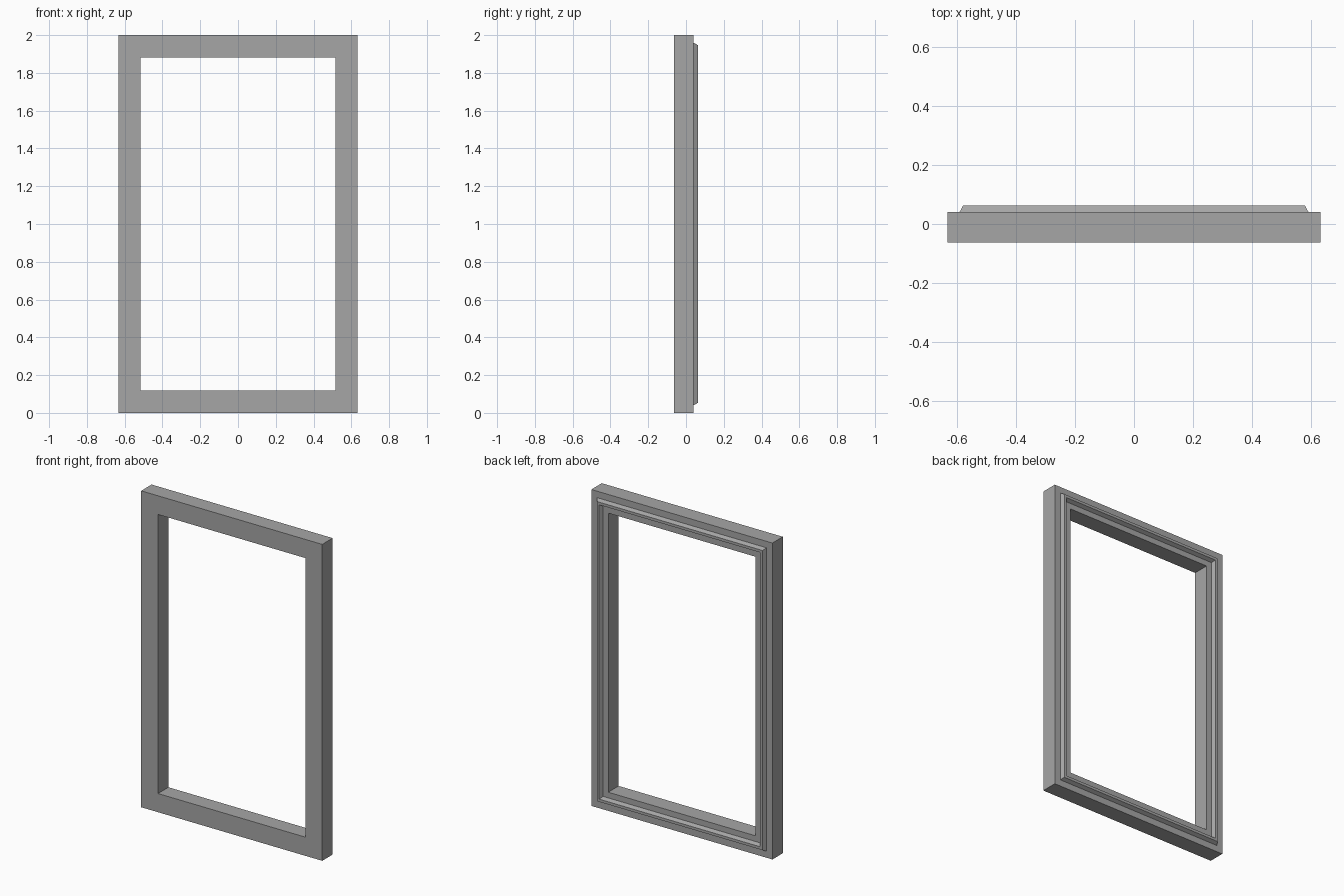
import bpy
import bmesh

if "Cube" in bpy.data.objects:
    bpy.data.objects.remove(bpy.data.objects["Cube"])

HALF_W, HEIGHT = 0.633, 2.0


def mitred_frame(name, profile):
    """Sweep a closed (inset, y) profile around the rectangle with mitred corners."""
    bm = bmesh.new()
    rings = []
    for sx, sz in ((-1, -1), (1, -1), (1, 1), (-1, 1)):
        rings.append([bm.verts.new((sx * (HALF_W - d), y,
                                    HEIGHT / 2 + sz * (HEIGHT / 2 - d)))
                      for d, y in profile])
    n = len(profile)
    for i in range(4):
        a, b = rings[i], rings[(i + 1) % 4]
        for j in range(n):
            k = (j + 1) % n
            bm.faces.new((a[j], a[k], b[k], b[j]))
    bmesh.ops.recalc_face_normals(bm, faces=bm.faces)
    mesh = bpy.data.meshes.new(name)
    bm.to_mesh(mesh)
    bm.free()
    obj = bpy.data.objects.new(name, mesh)
    bpy.context.collection.objects.link(obj)
    return obj


# Flat front and sides, with a bevelled raised moulding on the back face
frame = mitred_frame("window_frame", [
    (0.0, -0.063), (0.0, 0.041),
    (0.041, 0.041), (0.053, 0.063),
    (0.070, 0.063), (0.082, 0.041),
    (0.118, 0.041), (0.118, -0.063),
])

# Dark grey metal colour
metal = bpy.data.materials.new("dark_grey_metal")
metal.diffuse_color = (0.38, 0.38, 0.38, 1.0)
metal.use_nodes = True
metal.node_tree.nodes["Principled BSDF"].inputs["Base Color"].default_value = metal.diffuse_color
frame.data.materials.append(metal)
